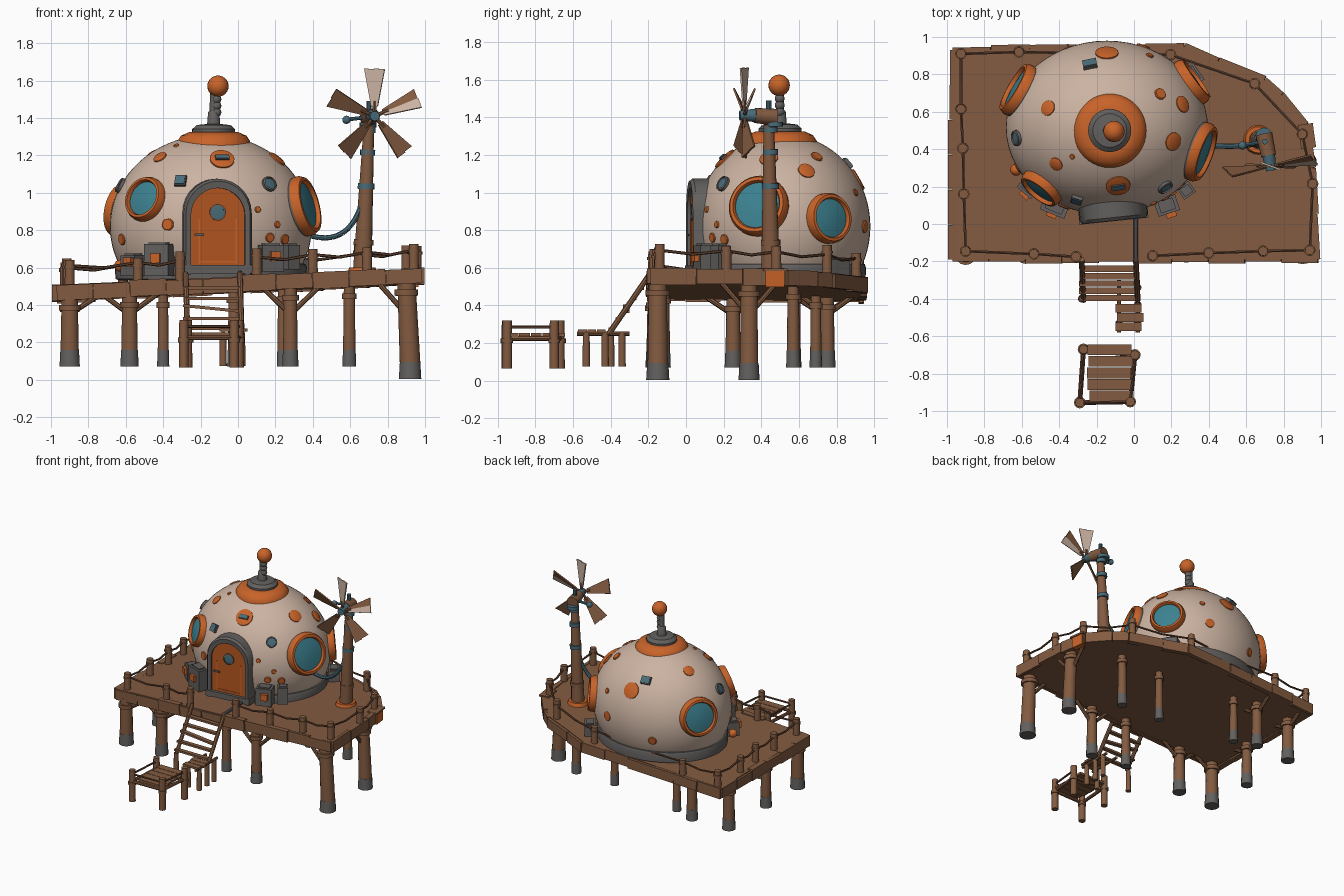
import bpy, bmesh, math, random
from mathutils import Vector, Matrix

if "Cube" in bpy.data.objects:
    bpy.data.objects.remove(bpy.data.objects["Cube"])
random.seed(4)

def mat(name, rgb):
    m = bpy.data.materials.new(name)
    m.diffuse_color = (*rgb, 1)
    m.use_nodes = True
    m.node_tree.nodes["Principled BSDF"].inputs["Base Color"].default_value = m.diffuse_color
    return m
BEIGE = mat("warm_beige", (.60, .45, .36))
BROWN = mat("wood_brown", (.225, .104, .052))
ORANGE = mat("rust_orange", (.58, .125, .022))
DOOR = mat("door_orange", (.46, .092, .014))
TEAL = mat("glass_teal", (.045, .22, .28))
GRAY = mat("metal_gray", (.125, .118, .112))
BLUE = mat("blue_gray", (.065, .15, .19))
DARK = mat("dark_wood", (.13, .060, .034))

# ---- helpers: each adds geometry to a bmesh, done() makes the object
def paint(verts, mi):
    for f in {f for v in verts for f in v.link_faces}:
        f.material_index = mi
def cone(bm, a, b, r1, r2=None, n=12, mi=0):
    a, b = Vector(a), Vector(b)
    d = b - a
    M = Matrix.Translation((a + b) / 2) @ d.to_track_quat('Z', 'Y').to_matrix().to_4x4()
    g = bmesh.ops.create_cone(bm, cap_ends=True, segments=n, radius1=r1,
                              radius2=r1 if r2 is None else r2, depth=d.length, matrix=M)
    paint(g['verts'], mi)
def block(bm, loc, size, R=Matrix(), mi=0):
    M = Matrix.Translation(loc) @ R @ Matrix.Diagonal((*size, 1))
    paint(bmesh.ops.create_cube(bm, size=1, matrix=M)['verts'], mi)
def ball(bm, loc, r, mi=0):
    g = bmesh.ops.create_uvsphere(bm, u_segments=20, v_segments=12, radius=r, matrix=Matrix.Translation(loc))
    paint(g['verts'], mi)
def spin(bm, M, prof, n=32, mi=0):
    rings = []
    for r, z in prof:
        k = 1 if r == 0 else n
        rings.append([bm.verts.new(M @ Vector((r * math.cos(t * math.tau / n), r * math.sin(t * math.tau / n), z)))
                      for t in range(k)])
    for a, b in zip(rings, rings[1:]):
        for i in range(n):
            q = [a[i % len(a)], a[(i + 1) % len(a)], b[(i + 1) % len(b)], b[i % len(b)]]
            f = bm.faces.new(list(dict.fromkeys(q)))
            f.material_index = mi
def done(bm, name, *mats):
    bmesh.ops.recalc_face_normals(bm, faces=bm.faces)
    me = bpy.data.meshes.new(name)
    bm.to_mesh(me)
    bm.free()
    for m in mats:
        me.materials.append(m)
    bpy.context.collection.objects.link(bpy.data.objects.new(name, me))
def top(x, y):
    return .55 + .045 * x - .01 * y
def rotz(deg):
    return Matrix.Rotation(math.radians(deg), 4, 'Z')

# ---- deck slab with uneven edge boards
outline = [(-.97, -.19), (.985, -.19), (.955, .3), (.92, .53), (.79, .69), (.7, .77), (.45, .87), (.27, .95), (-.97, .93)]
bm = bmesh.new()
lo = [bm.verts.new((x, y, top(x, y) - .075)) for x, y in outline]
hi = [bm.verts.new((x, y, top(x, y))) for x, y in outline]
bm.faces.new(lo[::-1])
bm.faces.new(hi)
for i in range(len(outline)):
    j = (i + 1) % len(outline)
    bm.faces.new((lo[i], lo[j], hi[j], hi[i]))
for i, p in enumerate(outline):
    a, b = Vector(p), Vector(outline[(i + 1) % len(outline)])
    d = b - a
    n = max(1, round(d.length / .2))
    ang = math.atan2(d.y, d.x)
    for k in range(n):
        c = a + d * ((k + .5) / n)
        slope = Matrix.Rotation(-math.atan(.045 * math.cos(ang)), 4, 'Y')
        block(bm, (c.x, c.y, top(*c) - .04 + random.uniform(-.006, .004)),
              (d.length / n * .99, random.uniform(.02, .05), random.uniform(.075, .092)), rotz(math.degrees(ang)) @ slope)
block(bm, (.925, .47, .59), (.08, .13, .014), rotz(8))
done(bm, "deck", BROWN)

# ---- support legs with gray feet, collars and braces
legs = [(-.9, -.16, .05), (-.58, -.16, .045), (.28, -.16, .04), (.9, -.15, .055), (.9, .335, .05), (.595, .57, .034),
        (.24, .58, .03), (-.9, .73, .045), (-.9, .25, .04), (-.58, .75, .04), (-.4, .69, .03), (-.02, -.12, .035)]
bm = bmesh.new()
for x, y, r in legs:
    z0 = .005 if x > .8 else .07
    t = top(x, y) - .06
    fx = x + .02 * (1 if x > .8 else 0)
    cone(bm, (fx, y, z0), (fx, y, z0 + .09), r * 1.12, r * 1.02, 14, 1)
    cone(bm, (fx, y, z0 + .085), (x, y, t), r, r * .88, 14)
    cone(bm, (x, y, t - .08), (x, y, t - .05), r * 1.18, n=14)
    for s in (-1, 1):
        if r < .036:
            continue
        if y < 0 and abs(x + s * .18) < .95:
            cone(bm, (x, y, .35), (x + s * .17, y, t + .01), .014, n=8)
        elif y > 0:
            cone(bm, (x, y, .35), (x, y + s * .16, t + .01), .014, n=8)
done(bm, "support_legs", BROWN, GRAY)

# ---- railing posts and ropes, gap at the ladder
posts = [(.1, -.17), (.4, -.155), (.69, -.145), (.94, -.14), (.955, .215), (.9, .48), (.645, .75), (.195, .905), (-.615, .92),
         (-.925, .91), (-.925, .615), (-.915, .405), (-.91, .16), (-.9, -.145), (-.535, -.16), (-.31, -.175)]
bm = bmesh.new()
for i, (x, y) in enumerate(posts):
    z = top(x, y)
    h = z + random.uniform(.12, .15)
    cone(bm, (x, y, z - .02), (x, y, h), .027, .025)
    cone(bm, (x, y, h - .045), (x, y, h - .03), .031)
    if i:
        px, py = posts[i - 1]
        m = Vector(((x + px) / 2, (y + py) / 2, 0))
        m.z = top(m.x, m.y) + .08
        cone(bm, (px, py, top(px, py) + .1), m, .008, n=6, mi=1)
        cone(bm, m, (x, y, z + .1), .008, n=6, mi=1)
done(bm, "railing", BROWN, DARK)

# ---- dome shell
C, S = Vector((-.145, .515, .82)), Vector((.54, .465, .49))
M = Matrix.Translation(C) @ Matrix.Diagonal((*S, 1))
bm = bmesh.new()
spin(bm, M, [(math.cos(math.radians(e)), math.sin(math.radians(e))) for e in range(-30, 90, 5)] + [(0, 1)], 56)
done(bm, "dome_shell", BEIGE)
bm = bmesh.new()
B = Matrix.Translation((C.x, C.y, 0)) @ Matrix.Diagonal((S.x, S.y, 1, 1))
spin(bm, B, [(.9, .53), (.945, .54), (.95, .6), (.935, .62), (.88, .622)], 56)
done(bm, "dome_base_ring", GRAY)

def on(x=None, y=None, z=None, s=1):
    """Frame on the dome; the missing coordinate is solved on side s."""
    v = [None if c is None else (c - C[i]) / S[i] for i, c in enumerate((x, y, z))]
    if None in v:
        i = v.index(None)
        v[i] = s * math.sqrt(max(0, 1 - sum(c * c for c in v if c is not None)))
    v = Vector(v).normalized()
    p = C + v * S
    nrm = Vector((v.x / S.x, v.y / S.y, v.z / S.z))
    return Matrix.Translation(p) @ nrm.to_track_quat('Z', 'Y').to_matrix().to_4x4()

# ---- four large round windows
for i, (x, y, z, R) in enumerate([(-.54, .15, .985, .122), (.335, .39, .925, .163), (.27, .74, .86, .135), (-.6, .71, .9, .15)]):
    M = on(x, y, z)
    bm = bmesh.new()
    spin(bm, M, [(R * .76, -.03), (R * .76, .018), (R * .81, .032), (R * .92, .03), (R, .006), (R, -.02)], 36)
    spin(bm, M, [(R * .99, -.02), (R * .97, -.07)], 36, 1)
    spin(bm, M, [(R * .78, .01), (R * .4, .02), (0, .024)], 36, 2)
    done(bm, f"round_window_{i + 1}", ORANGE, GRAY, TEAL)

# ---- orange patches scattered over the shell
patches = [(on(-.417, None, 1.19, -1), .038), (on(.105, None, .91, -1), .017),
           (on(-.375, None, .83, -1), .033), (on(.21, None, .83, -1), .018), (on(.17, None, .76, -1), .026),
           (on(-.62, None, .75, -1), .03), (on(.25, None, .75, -1), .028), (on(-.145, .915, None), .062),
           (on(-.46, .62, None), .042), (on(.21, .44, None), .05), (on(.14, .695, None), .033),
           (on(.26, .64, None), .046), (on(.05, None, .82), .036), (on(-.35, None, .72), .032), (on(-.33, .36, None), .014),
           (on(None, .9, 1.0), .02), (on(-.085, None, 1.18, -1), .066)]
bm = bmesh.new()
for M, r in patches:
    spin(bm, M, [(r, -.015), (r, .004), (r * .85, .008), (0, .009)], 18)
done(bm, "shell_patches", ORANGE)

# ---- small portholes and hatch plates
bm = bmesh.new()
for M, r in [(on(.165, None, 1.045, -1), .042), (on(-.625, .46, None), .042)]:
    spin(bm, M, [(r, -.02), (r, .014), (r * .8, .018), (r * .75, .008)], 18)
    spin(bm, M, [(r * .78, .01), (0, .013)], 18, 1)
for M, w, h in [(on(-.305, None, 1.06, -1), .06, .06), (on(-.235, .85, None), .075, .06), (on(-.085, None, 1.18, -1), .075, .034)]:
    block(bm, M.translation, (w, h, .034), M.to_3x3().to_4x4())
    block(bm, M @ Vector((0, 0, .018)), (w * .85, h * .8, .006), M.to_3x3().to_4x4(), 1)
done(bm, "small_portholes", GRAY, BLUE)

# ---- roof cap, antenna and ball
bm = bmesh.new()
M = Matrix.Translation((-.13, .5, 0))
spin(bm, M, [(.2, 1.25), (.195, 1.275), (.175, 1.305), (.13, 1.325), (.1, 1.325)], 40)
spin(bm, M, [(.115, 1.31), (.115, 1.34), (.09, 1.362), (.035, 1.368), (.03, 1.43), (.022, 1.44), (.02, 1.53), (0, 1.53)], 32, 1)
for z in (1.43, 1.465, 1.5):
    ball(bm, (-.115, .498, z), .026, 1)
ball(bm, (-.107, .495, 1.57), .057)
done(bm, "roof_cap_and_antenna", ORANGE, GRAY)

# ---- arched doorway: frame and door from the same arch profile
D = Matrix.Translation((-.11, .05, 0)) @ rotz(6)
def arch(w, z0, ztop, n=14):
    zc = ztop - w
    return [(-w, z0)] + [(-w * math.cos(math.pi * k / n), zc + w * math.sin(math.pi * k / n)) for k in range(n + 1)] + [(w, z0)]
bm = bmesh.new()
outer, inner = arch(.183, .56, 1.075), arch(.145, .56, 1.025)
loops = [[bm.verts.new(D @ Vector((x, y, z))) for x, z in prof]
         for prof, y in ((outer, .22), (outer, -.015), (arch(.172, .56, 1.062), -.032), (inner, -.028), (inner, .1))]
for a, b in zip(loops, loops[1:]):
    for i in range(len(a) - 1):
        bm.faces.new((a[i], a[i + 1], b[i + 1], b[i]))
block(bm, D @ Vector((0, .02, .59)), (.37, .11, .045), rotz(6))
done(bm, "door_frame", GRAY)
bm = bmesh.new()
bm.faces.new([bm.verts.new(D @ Vector((x, -.012, z))) for x, z in arch(.148, .58, 1.03)])
for x in (-.1, .1):
    block(bm, D @ Vector((x, -.012, .74)), (.008, .01, .24), rotz(6), 1)
block(bm, D @ Vector((0, -.012, .63)), (.2, .01, .008), rotz(6), 1)
F = D @ Matrix.Translation((0, -.012, .895)) @ Matrix.Rotation(math.pi / 2, 4, 'X')
spin(bm, F, [(.044, 0), (.044, .01), (.034, .012), (.034, .006)], 20, 2)
spin(bm, F, [(.035, .007), (0, .009)], 20, 3)
block(bm, D @ Vector((-.1, -.018, .775)), (.05, .015, .012), rotz(6), 2)
done(bm, "door", DOOR, ORANGE, GRAY, BLUE)

# ---- gray equipment boxes with orange parts around the base
bm = bmesh.new()
for x, y, z, w, d, h, a in [(-.42, .1, .64, .14, .1, .17, -22), (-.56, .2, .61, .1, .09, .11, -42), (.175, .1, .65, .12, .09, .14, 18),
                            (.28, .18, .655, .075, .07, .13, 35), (.31, .8, .6, .12, .08, .09, 125)]:
    block(bm, (x, y, z), (w, d, h), rotz(a))
    block(bm, (x, y, z + h / 2), (w * .7, d * .7, .02), rotz(a))
for x, y, z, a in [(-.44, .05, .65, -22), (.2, .05, .66, 18), (-.585, .155, .63, -42)]:
    block(bm, (x, y, z), (.055, .03, .05), rotz(a), 1)
cone(bm, (.01, .06, .575), (.01, -.2, .565), .012, n=8)
ball(bm, (-.63, .29, .61), .032, 1)
done(bm, "equipment_boxes", GRAY, ORANGE)

# ---- windmill tower and head
bm = bmesh.new()
cone(bm, (.665, .45, .57), (.665, .45, .6), .08, .07, 20, 1)
cone(bm, (.665, .45, .59), (.7, .44, 1.36), .05, .028, 16)
for z in (.72, 1.02, 1.2, 1.32):
    k = (z - .59) / .77
    cone(bm, (.665 + .035 * k, .45, z), (.666 + .035 * k, .45, z + .03), .056 - .02 * k, n=16, mi=2 if z > 1 else 0)
cone(bm, (.695, .48, 1.4), (.72, .365, 1.41), .045, .04, 16)
cone(bm, (.695, .47, 1.35), (.695, .47, 1.375), .045, n=16, mi=2)
cone(bm, (.7, .44, 1.44), (.7, .44, 1.49), .015, n=10, mi=2)
cone(bm, (.57, .42, 1.39), (.7, .44, 1.405), .01, n=8, mi=2)
ball(bm, (.58, .42, 1.39), .022, 2)
cone(bm, (.72, .37, 1.41), (.732, .285, 1.41), .036, .026, 14, 2)
done(bm, "windmill_tower", BROWN, ORANGE, BLUE)

# ---- five twisted windmill blades
bm = bmesh.new()
H = Matrix.Translation((.73, .31, 1.41)) @ rotz(8)
for ang, m1, m2 in [(90, 1, 1), (22, 0, 1), (-50, 0, 0), (-130, 0, 0), (157, 0, 0)]:
    T = H @ Matrix.Rotation(-math.radians(ang), 4, 'Y') @ Matrix.Rotation(math.radians(-28), 4, 'X')
    for w0, w1, mi in ((0, 1, m1), (-1, 0, m2)):
        vs = [bm.verts.new(T @ Vector((x, y, w * h))) for y in (-.005, .005)
              for x, h, w in ((.05, .018, w0), (.25, .058, w0), (.255, .058, w1), (.05, .018, w1))]
        for q in ((0, 1, 2, 3), (7, 6, 5, 4), (0, 4, 5, 1), (1, 5, 6, 2), (2, 6, 7, 3), (3, 7, 4, 0)):
            bm.faces.new([vs[k] for k in q]).material_index = mi
    cone(bm, H.translation, T @ Vector((.08, 0, 0)), .01, n=8)
done(bm, "windmill_blades", BROWN, BEIGE)

# ---- cable from dome to tower, and bracket on the deck edge
bm = bmesh.new()
P = [Vector(p) for p in ((.39, .42, .77), (.56, .41, .72), (.64, .42, .84), (.67, .44, .98))]
pts = [P[0] * (1 - t) ** 3 + P[1] * 3 * t * (1 - t) ** 2 + P[2] * 3 * t * t * (1 - t) + P[3] * t ** 3 for t in [k / 12 for k in range(13)]]
for a, b in zip(pts, pts[1:]):
    cone(bm, a, b, .014, n=8)
done(bm, "power_cable", BLUE)
bm = bmesh.new()
block(bm, (.935, .47, .54), (.045, .1, .085), rotz(8))
done(bm, "edge_bracket", ORANGE)

# ---- ladder, landing and lower dock
bm = bmesh.new()
for x in (-.28, .01):
    cone(bm, (x, -.19, .57), (x + .01, -.41, .25), .015, n=8)
for k in range(5):
    block(bm, (-.135 + random.uniform(-.01, .01), -.24 - .039 * k, .49 - .054 * k), (.3, .034, .016), Matrix.Rotation(.1, 4, 'Y') if k == 2 else Matrix())
for k in range(3):
    block(bm, (-.03 + .01 * (k % 2), -.45 - .05 * k, .265), (.14, .046, .016))
for x in (-.08, .02):
    cone(bm, (x, -.58, .25), (x, -.3, .25), .011, n=8)
for x, y in [(-.08, -.53), (.02, -.53), (-.28, -.4), (.02, -.43), (.02, -.34)]:
    cone(bm, (x, y, .075), (x, y, .25), .02, .018)
done(bm, "ladder_and_landing", BROWN)
bm = bmesh.new()
corners = [(-.29, -.955), (-.02, -.95), (.005, -.7), (-.27, -.67)]
for i, (x, y) in enumerate(corners):
    cone(bm, (x, y, .065), (x, y, .32), .026, .024)
    cone(bm, (x, y, .2), (x, y, .225), .031)
    px, py = corners[i - 1]
    cone(bm, (px, py, .225), (x, y, .225), .013, n=8)
    if i != 3:
        cone(bm, (px, py, .285), (x, y, .285), .008, n=6, mi=1)
for k in range(5):
    block(bm, (-.125 + random.uniform(-.01, .01), -.92 + .062 * k, .245), (.235, .058, .018))
done(bm, "lower_dock", BROWN, DARK)

# ---- smooth shading with sharp edges kept
bpy.ops.object.select_all(action='SELECT')
bpy.context.view_layer.objects.active = bpy.data.objects["dome_shell"]
bpy.ops.object.shade_smooth_by_angle(angle=math.radians(35))
